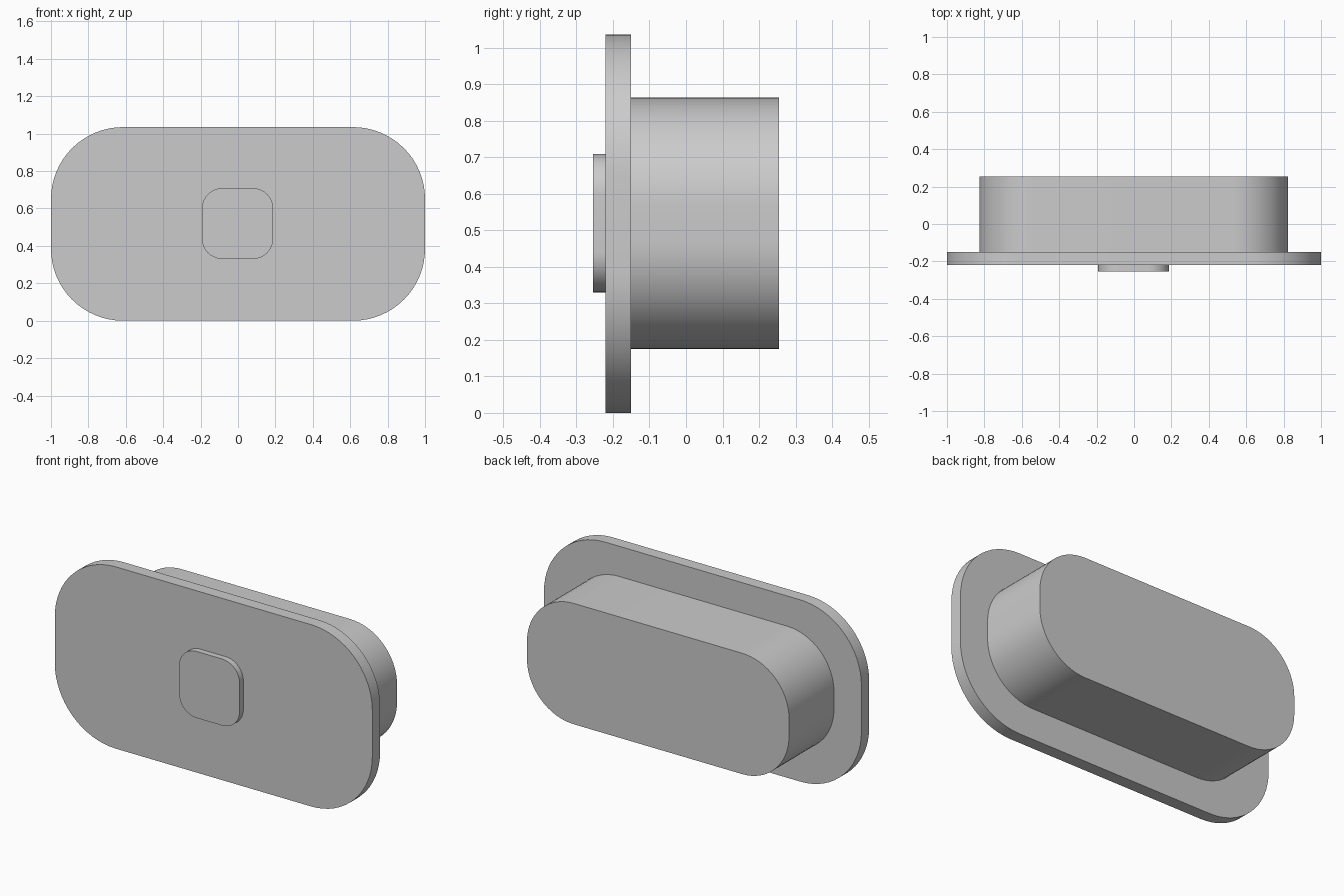
import bpy, bmesh
from math import sin, cos, pi, radians

if "Cube" in bpy.data.objects:
    bpy.data.objects.remove(bpy.data.objects["Cube"])

STEPS = 16  # segments per rounded corner


def rounded_slab(name, x0, x1, z0, z1, y0, y1, r):
    """Rounded rectangle in the XZ plane, extruded from y0 to y1."""
    bm = bmesh.new()
    corners = [(x1 - r, z1 - r), (x0 + r, z1 - r), (x0 + r, z0 + r), (x1 - r, z0 + r)]
    verts = []
    for i, (cx, cz) in enumerate(corners):
        for s in range(STEPS + 1):
            a = (i + s / STEPS) * pi / 2
            verts.append(bm.verts.new((cx + r * cos(a), y0, cz + r * sin(a))))
    face = bm.faces.new(verts)
    ext = bmesh.ops.extrude_face_region(bm, geom=[face], use_keep_orig=True)
    moved = [g for g in ext["geom"] if isinstance(g, bmesh.types.BMVert)]
    bmesh.ops.translate(bm, verts=moved, vec=(0, y1 - y0, 0))
    bmesh.ops.recalc_face_normals(bm, faces=bm.faces)
    mesh = bpy.data.meshes.new(name)
    bm.to_mesh(mesh)
    bm.free()
    obj = bpy.data.objects.new(name, mesh)
    bpy.context.collection.objects.link(obj)
    bpy.ops.object.select_all(action='DESELECT')
    obj.select_set(True)
    bpy.context.view_layer.objects.active = obj
    bpy.ops.object.shade_smooth_by_angle(angle=radians(30))
    return obj


# Wide front flange
rounded_slab("front_plate", -1, 1, 0, 1.035, -0.22, -0.15, 0.385)
# Deep body behind the flange
rounded_slab("rear_body", -0.827, 0.824, 0.175, 0.863, -0.15, 0.254, 0.295)
# Small raised pad on the front
rounded_slab("front_button", -0.193, 0.188, 0.33, 0.709, -0.254, -0.22, 0.11)
